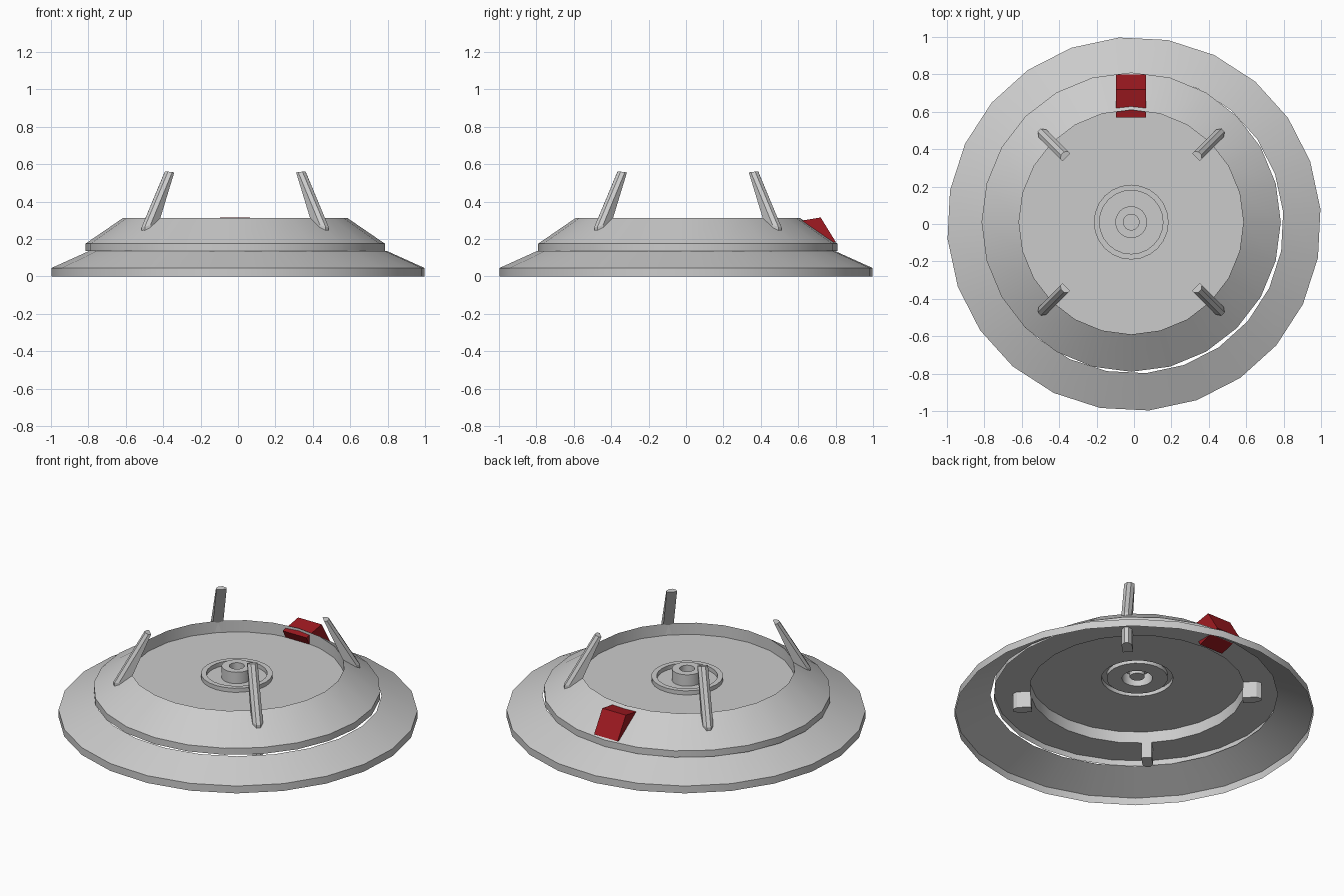
import bpy, bmesh, math
from mathutils import Matrix, Vector

if "Cube" in bpy.data.objects:
    bpy.data.objects.remove(bpy.data.objects["Cube"])

CX, CY = -0.015, 0.01          # the hull sits slightly off the skirt's centre

red = bpy.data.materials.new("red")
red.diffuse_color = (0.35, 0.01, 0.015, 1)
red.use_nodes = True
red.node_tree.nodes["Principled BSDF"].inputs["Base Color"].default_value = red.diffuse_color


def finish(name, bm, smooth=False, mat=None, recalc=True):
    if recalc:
        bmesh.ops.recalc_face_normals(bm, faces=bm.faces[:])
    me = bpy.data.meshes.new(name)
    bm.to_mesh(me)
    bm.free()
    ob = bpy.data.objects.new(name, me)
    bpy.context.collection.objects.link(ob)
    if mat:
        me.materials.append(mat)
    if smooth:
        bpy.ops.object.select_all(action='DESELECT')
        ob.select_set(True)
        bpy.context.view_layer.objects.active = ob
        bpy.ops.object.shade_smooth_by_angle(angle=math.radians(25))
    return ob


def lathe(name, profile, cx=0, cy=0, turn=0, sides=24):
    """Revolve an (r, z) profile; profiles run from the outer bottom, up and inwards."""
    bm = bmesh.new()
    rings = []
    for r, z in profile:
        if r == 0:
            rings.append([bm.verts.new((cx, cy, z))] * sides)
            continue
        ring = []
        for i in range(sides):
            a = turn + 2 * math.pi * i / sides
            ring.append(bm.verts.new((cx + r * math.cos(a), cy + r * math.sin(a), z)))
        rings.append(ring)
    for lo, hi in zip(rings, rings[1:]):
        for i in range(sides):
            j = (i + 1) % sides
            quad = [lo[i], lo[j], hi[j], hi[i]]
            bm.faces.new(list(dict.fromkeys(quad)))
    return finish(name, bm, smooth=True, recalc=False)


def loft(bm, loops):
    """Skin a stack of equal-sized loops and cap both ends."""
    rows = [[bm.verts.new(p) for p in loop] for loop in loops]
    n = len(rows[0])
    for a, b in zip(rows, rows[1:]):
        for i in range(n):
            j = (i + 1) % n
            bm.faces.new((a[i], a[j], b[j], b[i]))
    bm.faces.new(rows[0][::-1])
    bm.faces.new(rows[-1])


# Open outer skirt
lathe("outer_skirt", [(1, 0), (1, 0.045), (0.8, 0.135)], turn=math.radians(4.6))

# Hull: lip, slope, recessed deck
lathe("hull_upper", [(0.8, 0.135), (0.8, 0.175), (0.6, 0.312), (0.6, 0.24), (0.2, 0.24)], CX, CY)
# Hull underside with its recess
lathe("hull_underside", [(0.6, 0.24), (0.6, 0.17), (0.8, 0.17)], CX, CY)
# Centre hub: low collar and hollow boss
lathe("centre_hub", [(0.2, 0.24), (0.2, 0.265), (0.17, 0.265), (0.17, 0.24), (0.085, 0.24),
                     (0.085, 0.31), (0.042, 0.31), (0.042, 0.25), (0, 0.25)], CX, CY)

# Four leaning prongs with chamfered outer edges: (z inner, z outer, r inner, r outer)
SECTIONS = [(0.07, 0.07, 0.59, 0.695), (0.30, 0.265, 0.60, 0.695), (0.555, 0.56, 0.49, 0.52)]
T = 0.029
for k in range(4):
    bm = bmesh.new()
    loops = []
    for zi, zo, ri, ro in SECTIONS:
        c = min(0.025, (ro - ri) * 0.5)
        zc = zo + (zi - zo) * c / (ro - ri)
        loops.append([(ri, -T, zi), (ro - c, -T, zc), (ro, -T * 0.4, zo),
                      (ro, T * 0.4, zo), (ro - c, T, zc), (ri, T, zi)])
    loft(bm, loops)
    m = Matrix.Translation((CX, CY, 0)) @ Matrix.Rotation(math.radians(45 + 90 * k), 4, 'Z')
    bmesh.ops.transform(bm, matrix=m, verts=bm.verts)
    finish(f"prong_{k + 1}", bm)

# Red marker block set through the rear rim
side = [(0.57, 0.29), (0.72, 0.315), (0.80, 0.185), (0.65, 0.145)]
bm = bmesh.new()
loft(bm, [[(CX + sx * 0.08, y, z) for y, z in side] for sx in (-1, 1)])
finish("rear_marker", bm, mat=red)
